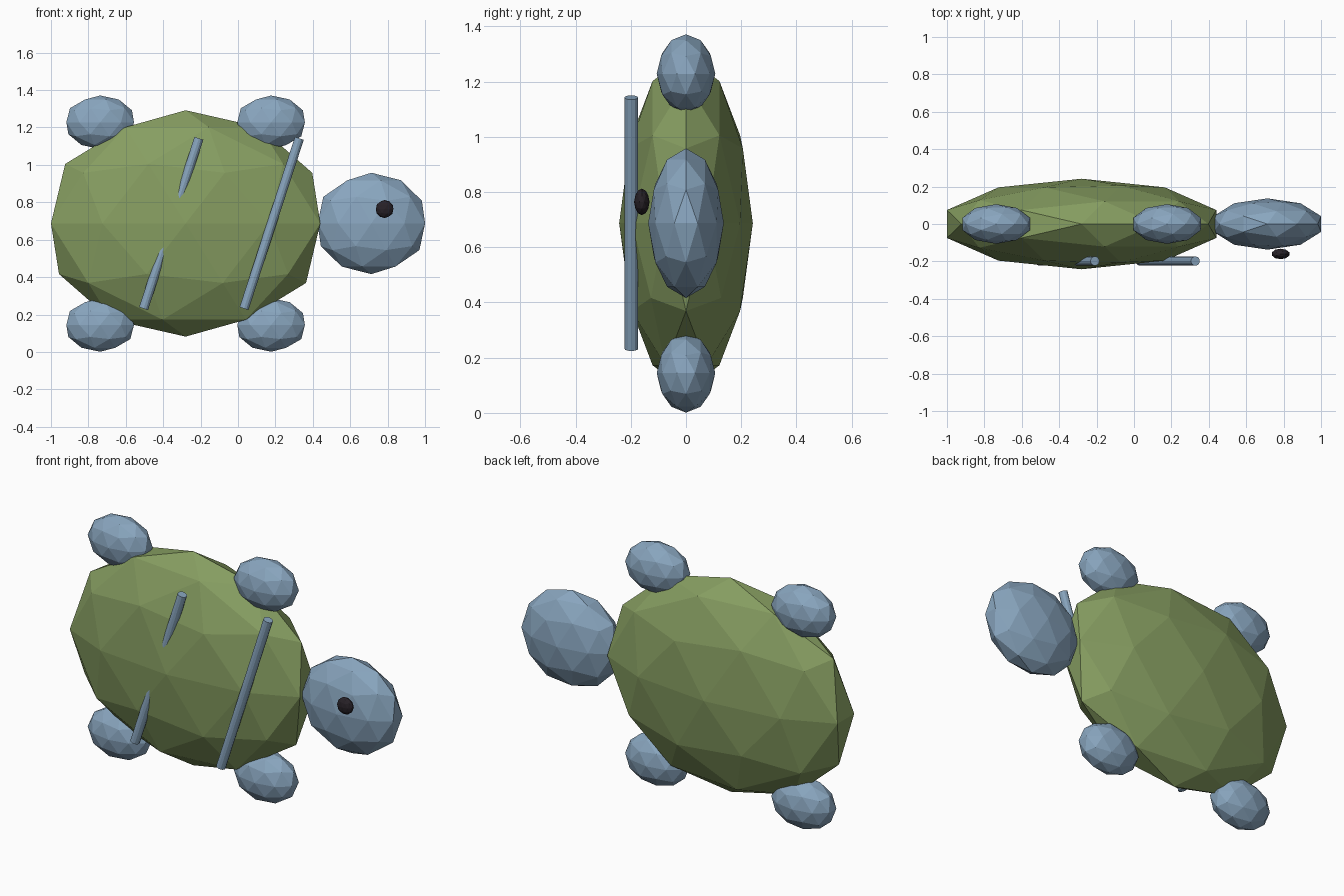
import bpy
from math import radians

if "Cube" in bpy.data.objects:
    bpy.data.objects.remove(bpy.data.objects["Cube"])


def material(name, rgb):
    m = bpy.data.materials.new(name)
    m.diffuse_color = (*rgb, 1)
    m.use_nodes = True
    m.node_tree.nodes["Principled BSDF"].inputs["Base Color"].default_value = m.diffuse_color
    return m


GREEN = material("green", (0.24, 0.34, 0.12))
BLUE = material("blue", (0.25, 0.38, 0.52))
DARK = material("dark", (0.02, 0.015, 0.02))


def finish(name, mat):
    ob = bpy.context.object
    ob.name = name
    ob.data.materials.append(mat)
    return ob


def pebble(name, centre, radii, mat):
    """Flattened low-poly ball."""
    bpy.ops.mesh.primitive_ico_sphere_add(subdivisions=2, radius=1, location=centre)
    finish(name, mat).scale = radii


# Body and head
pebble("shell", (-0.28, 0, 0.687), (0.757, 0.242, 0.605), GREEN)
pebble("head", (0.713, 0, 0.687), (0.302, 0.137, 0.271), BLUE)
pebble("eye", (0.784, -0.16, 0.764), (0.049, 0.028, 0.048), DARK)

# Four feet
for side, x in (("back", -0.737), ("front", 0.177)):
    for level, z in (("lower", 0.144), ("upper", 1.228)):
        pebble(f"{side}_{level}_foot", (x, 0, z), (0.19, 0.106, 0.143), BLUE)

# Two slanted stripes laid across the shell front
for name, x in (("back_stripe", -0.357), ("front_stripe", 0.18)):
    bpy.ops.mesh.primitive_cylinder_add(
        vertices=12, radius=0.025, depth=0.957,
        location=(x, -0.198, 0.687), rotation=(0, radians(18), 0))
    finish(name, BLUE)
